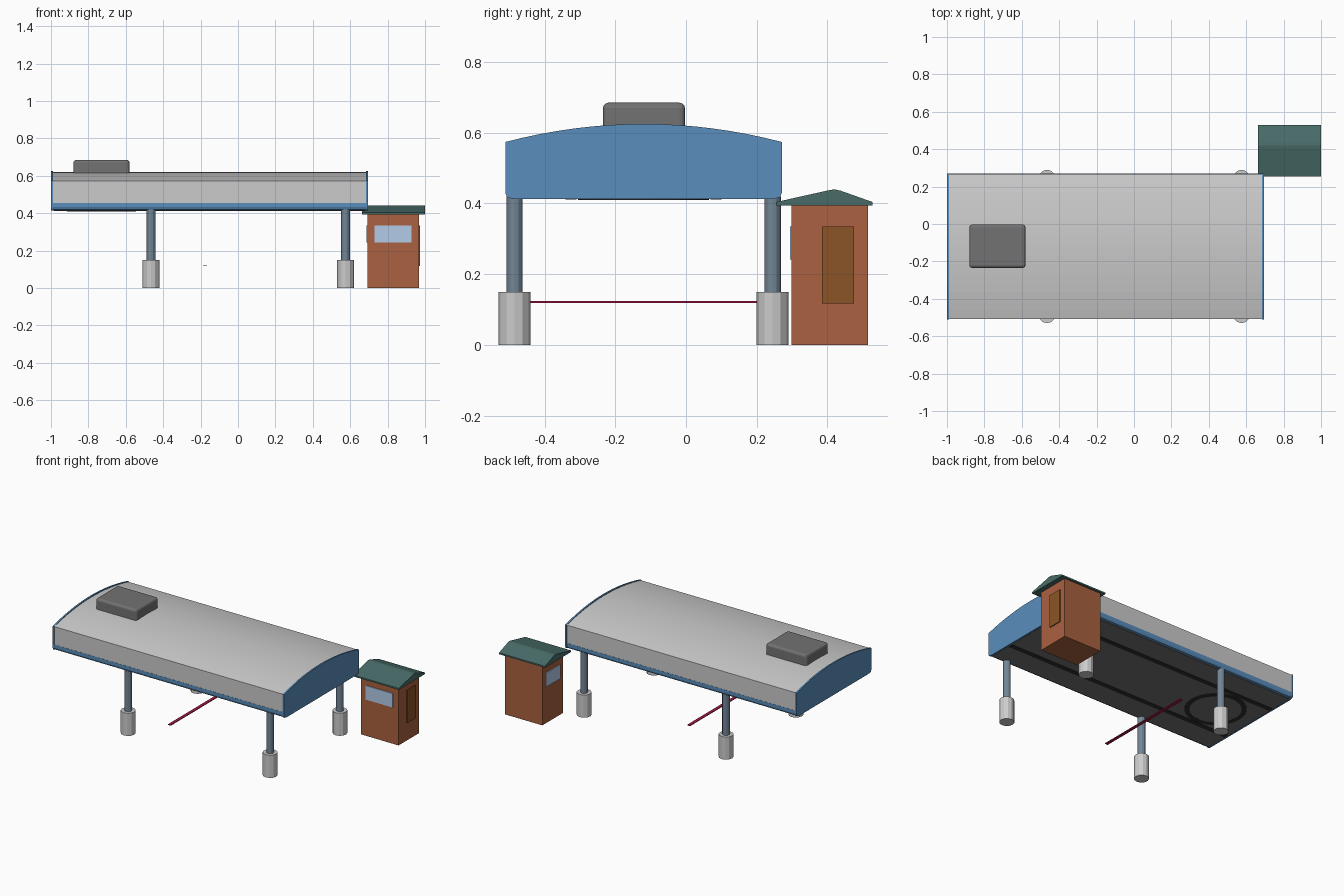
import bpy, bmesh, math

if "Cube" in bpy.data.objects:
    bpy.data.objects.remove(bpy.data.objects["Cube"])

CY = -0.12  # canopy centre line in y


def mat(name, r, g, b):
    m = bpy.data.materials.new(name)
    m.diffuse_color = (r, g, b, 1)
    m.use_nodes = True
    m.node_tree.nodes["Principled BSDF"].inputs["Base Color"].default_value = m.diffuse_color
    return m


BLUE = mat("blue_paint", 0.10, 0.27, 0.50)
STEEL = mat("column_steel", 0.17, 0.24, 0.31)
DARK = mat("dark_grey", 0.17, 0.17, 0.17)
BLACK = mat("black", 0.03, 0.03, 0.03)
RED = mat("barrier_red", 0.40, 0.01, 0.06)
BRICK = mat("booth_brown", 0.40, 0.12, 0.05)
DOOR = mat("door_brown", 0.26, 0.09, 0.02)
GREEN = mat("booth_roof_green", 0.065, 0.15, 0.14)
GLASS = mat("glass", 0.45, 0.60, 0.80)


def finish(bm, name, material=None):
    bmesh.ops.recalc_face_normals(bm, faces=bm.faces)
    me = bpy.data.meshes.new(name)
    bm.to_mesh(me)
    bm.free()
    ob = bpy.data.objects.new(name, me)
    bpy.context.collection.objects.link(ob)
    if material:
        me.materials.append(material)
    return ob


def box(name, x, y, z, material=None, bevel=0):
    bm = bmesh.new()
    bmesh.ops.create_cube(bm, size=1)
    for v in bm.verts:
        for i, (a, b) in enumerate((x, y, z)):
            v.co[i] = (a + b) / 2 + v.co[i] * (b - a)
    ob = finish(bm, name, material)
    if bevel:
        m = ob.modifiers.new("Bevel", 'BEVEL')
        m.width, m.segments = bevel, 3
    return ob


def prism(name, profile, x0, x1, material=None):
    # extrude a (y, z) profile along x
    bm = bmesh.new()
    f = bm.faces.new([bm.verts.new((x0, y, z)) for y, z in profile])
    new = bmesh.ops.extrude_face_region(bm, geom=[f])["geom"]
    for v in new:
        if isinstance(v, bmesh.types.BMVert):
            v.co.x = x1
    return finish(bm, name, material)


def cylinder(name, x, y, z0, z1, r, material=None, sides=12):
    bm = bmesh.new()
    bmesh.ops.create_cone(bm, cap_ends=True, segments=sides, radius1=r, radius2=r, depth=z1 - z0)
    bmesh.ops.translate(bm, verts=bm.verts, vec=(x, y, (z0 + z1) / 2))
    return finish(bm, name, material)


def arc(half, edge_z, rise, n=16):
    # shallow roof curve running from +y to -y
    return [(CY + half * t, edge_z + rise * (1 - t * t))
            for t in (1 - 2 * i / n for i in range(n + 1))]


# Canopy: grey roof shell, blue lower fascia, blue end plates
prism("canopy_roof", [(CY - 0.388, 0.453), (CY + 0.388, 0.453)] + arc(0.388, 0.572, 0.047), -0.992, 0.687)
FOOT = [(CY - 0.389, 0.432), (CY - 0.384, 0.42), (CY - 0.368, 0.415),
        (CY + 0.368, 0.415), (CY + 0.384, 0.42), (CY + 0.389, 0.432)]
prism("canopy_fascia", FOOT + [(CY + 0.389, 0.453), (CY - 0.389, 0.453)], -0.992, 0.687, BLUE)
for side, x in (("left", -1.0), ("right", 0.685)):
    prism(side + "_end_plate", [(y + math.copysign(0.002, y - CY), z - 0.002) for y, z in FOOT]
          + arc(0.391, 0.574, 0.051), x, x + 0.01, BLUE)

# Underside: dark soffit, two long strips and a ring
box("soffit", (-0.988, 0.683), (CY - 0.372, CY + 0.372), (0.413, 0.42), DARK)
for side, s in (("front", -1), ("back", 1)):
    y = CY + s * 0.205
    box(side + "_soffit_strip", (-0.985, 0.68), (y - 0.016, y + 0.016), (0.411, 0.416), BLACK)
bm = bmesh.new()
N = 32
rows = [[bm.verts.new((-0.73 + r * math.cos(a), CY + r * math.sin(a), z))
         for a in (2 * math.pi * i / N for i in range(N))]
        for r, z in ((0.155, 0.416), (0.155, 0.410), (0.185, 0.410), (0.185, 0.416))]
for k in range(4):
    a, b = rows[k], rows[(k + 1) % 4]
    for i in range(N):
        j = (i + 1) % N
        bm.faces.new((a[i], a[j], b[j], b[i]))
finish(bm, "soffit_ring", BLACK)
cylinder("ring_panel", -0.73, CY, 0.4105, 0.416, 0.156, DARK, N)

# Rooftop unit
box("rooftop_unit", (-0.88, -0.58), (-0.235, -0.003), (0.59, 0.685), DARK, 0.015)

# Four columns on concrete footings
for sx, x in (("left", -0.465), ("right", 0.575)):
    for sy, y in (("front", CY - 0.365), ("back", CY + 0.365)):
        cylinder(f"{sx}_{sy}_footing", x, y, 0, 0.15, 0.045)
        cylinder(f"{sx}_{sy}_column", x, y, 0.15, 0.42, 0.023, STEEL)

# Thin red barrier bar
box("barrier_bar", (-0.187, -0.167), (-0.465, 0.225), (0.119, 0.124), RED)

# Booth with door, windows and pitched roof
box("booth_walls", (0.692, 0.967), (0.299, 0.515), (0, 0.4), BRICK)
box("booth_front_window", (0.73, 0.927), (0.294, 0.301), (0.242, 0.335), GLASS)
box("booth_side_window", (0.687, 0.695), (0.333, 0.483), (0.242, 0.335), GLASS)
box("booth_door", (0.96, 0.973), (0.384, 0.475), (0.117, 0.335), DOOR)
prism("booth_roof", [(0.254, 0.394), (0.528, 0.394), (0.528, 0.404), (0.438, 0.436), (0.42, 0.44),
                     (0.402, 0.437), (0.254, 0.404)], 0.664, 1.0, GREEN)
